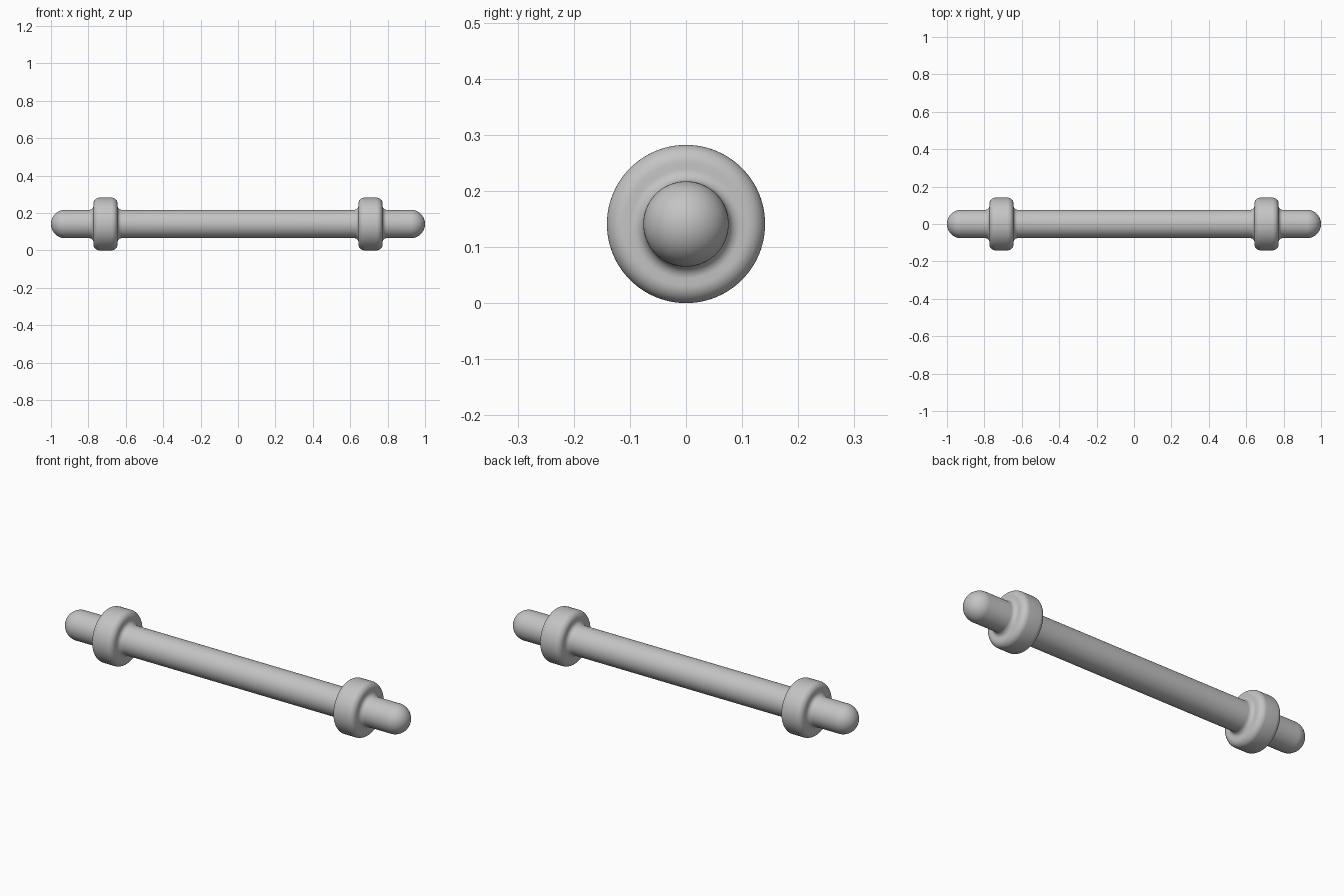
import bpy
import bmesh
from math import cos, sin, pi, radians

if "Cube" in bpy.data.objects:
    bpy.data.objects.remove(bpy.data.objects["Cube"], do_unlink=True)

ROD, COLLAR = 0.076, 0.141          # radii
INNER, OUTER = 0.644, 0.773         # collar side faces along x
FILLET, ROUND = 0.022, 0.032        # blend radii
SIDES = 96


def arc(cx, cr, radius, start, end, steps=10):
    """Points of an arc in the (x, radius) plane, angles in degrees."""
    angles = [radians(start + (end - start) * i / steps) for i in range(steps + 1)]
    return [(cx + radius * cos(a), cr + radius * sin(a)) for a in angles]


# Half profile: shaft, fillet, rounded collar, fillet, domed tip
half = [(0, ROD), (INNER / 2, ROD)]
half += arc(INNER - FILLET, ROD + FILLET, FILLET, -90, 0)
half += arc(INNER + ROUND, COLLAR - ROUND, ROUND, 180, 90)
half += arc(OUTER - ROUND, COLLAR - ROUND, ROUND, 90, 0)
half += arc(OUTER + FILLET, ROD + FILLET, FILLET, 180, 270)
half += arc(1 - ROD, 0, ROD, 90, 0, 20)[:-1]
profile = [(-x, r) for x, r in reversed(half[1:])] + half

# Revolve the mirrored profile about the long axis
bm = bmesh.new()
rings = []
for x, r in profile:
    rings.append([bm.verts.new((x, r * cos(2 * pi * i / SIDES),
                                COLLAR + r * sin(2 * pi * i / SIDES)))
                  for i in range(SIDES)])
for a, b in zip(rings, rings[1:]):
    for i in range(SIDES):
        j = (i + 1) % SIDES
        bm.faces.new((a[i], a[j], b[j], b[i]))

# Close the tips with fans
for ring, x in ((rings[0], -1), (rings[-1], 1)):
    tip = bm.verts.new((x, 0, COLLAR))
    for i in range(SIDES):
        bm.faces.new((ring[i], ring[(i + 1) % SIDES], tip))
bmesh.ops.recalc_face_normals(bm, faces=bm.faces)

mesh = bpy.data.meshes.new("collared_rod")
bm.to_mesh(mesh)
bm.free()
rod = bpy.data.objects.new("collared_rod", mesh)
bpy.context.collection.objects.link(rod)

# Plain grey finish
grey = bpy.data.materials.new("plain_grey")
grey.use_nodes = True
colour = (0.55, 0.55, 0.55, 1)
grey.diffuse_color = colour
grey.node_tree.nodes["Principled BSDF"].inputs["Base Color"].default_value = colour
mesh.materials.append(grey)

bpy.ops.object.select_all(action="DESELECT")
rod.select_set(True)
bpy.context.view_layer.objects.active = rod
bpy.ops.object.shade_smooth_by_angle(angle=radians(40))
